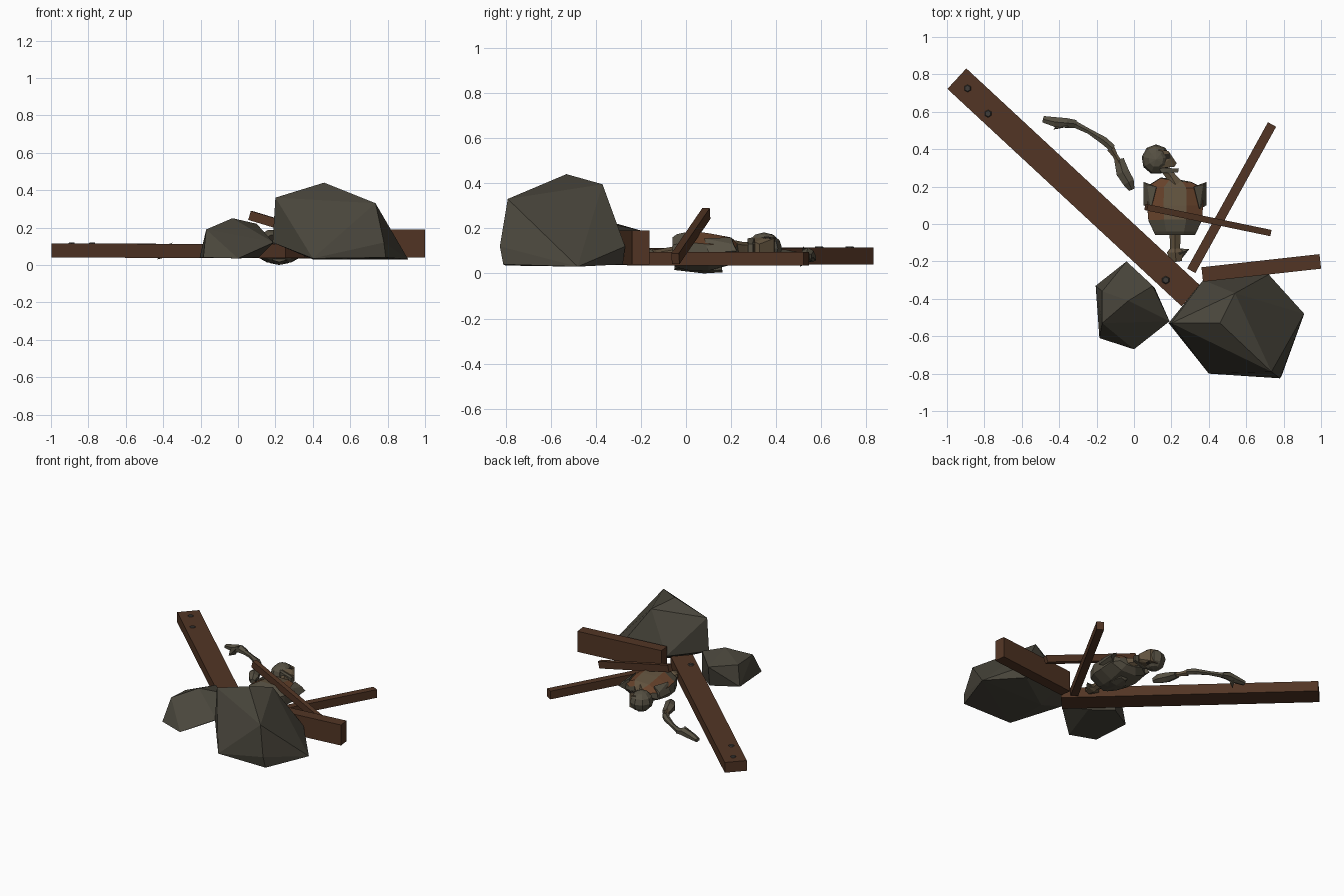
import bpy, bmesh, math
from mathutils import Vector


def mat(name, rgb):
    m = bpy.data.materials.new(name)
    m.diffuse_color = (*rgb, 1)
    return m


WOOD = mat("dark wood", (0.085, 0.036, 0.018))
ROCK = mat("grey rock", (0.066, 0.060, 0.044))
BONE = mat("old bone", (0.092, 0.080, 0.055))
STAIN = mat("brown bone", (0.120, 0.085, 0.048))
RUST = mat("rusty stain", (0.135, 0.055, 0.024))
DARK = mat("dark hollow", (0.020, 0.016, 0.012))
NAIL = mat("iron nail", (0.050, 0.045, 0.040))


def finish(name, bm, *mats):
    bmesh.ops.recalc_face_normals(bm, faces=bm.faces)
    me = bpy.data.meshes.new(name)
    bm.to_mesh(me)
    bm.free()
    for m in mats:
        me.materials.append(m)
    ob = bpy.data.objects.new(name, me)
    bpy.context.collection.objects.link(ob)
    return ob


def hull(name, pts, m):
    bm = bmesh.new()
    vs = [bm.verts.new(p) for p in pts]
    r = bmesh.ops.convex_hull(bm, input=vs)
    junk = {g for g in r["geom_interior"] + r["geom_unused"] if isinstance(g, bmesh.types.BMVert)}
    if junk:
        bmesh.ops.delete(bm, geom=list(junk), context='VERTS')
    return finish(name, bm, m)


def beam(name, a, b, w, h, m=WOOD):
    a, b = Vector(a), Vector(b)
    d = (b - a).normalized()
    s = Vector((0, 0, 1)).cross(d).normalized()
    u = d.cross(s)
    return hull(name, [p + s * i * w / 2 + u * j * h / 2
                       for p in (a, b) for i in (-1, 1) for j in (-1, 1)], m)


def loft(name, rings, n, *mats):
    """Tube through rings of (centre, half width, half height)."""
    bm = bmesh.new()
    cs = [Vector(r[0]) for r in rings]
    loops = []
    for i, (c, w, h) in enumerate(rings):
        d = (cs[min(i + 1, len(cs) - 1)] - cs[max(i - 1, 0)]).normalized()
        s = Vector((0, 0, 1)).cross(d).normalized()
        u = d.cross(s)
        loops.append([bm.verts.new(cs[i] + s * w * math.cos(t) + u * h * math.sin(t))
                      for t in (2 * math.pi * (k + .5) / n for k in range(n))])
    for p, q in zip(loops, loops[1:]):
        for k in range(n):
            bm.faces.new((p[k], p[(k + 1) % n], q[(k + 1) % n], q[k]))
    bm.faces.new(loops[0])
    bm.faces.new(loops[-1])
    return finish(name, bm, *mats)


# fallen timbers
beam("long_plank", (-0.947, 0.777, 0.077), (0.305, -0.385, 0.074), 0.149, 0.075)
beam("thin_post", (0.306, -0.25, 0.065), (0.738, 0.532, 0.065), 0.05, 0.06)
beam("short_beam", (0.365, -0.27, 0.115), (0.996, -0.2, 0.115), 0.078, 0.15)
beam("leaning_slat", (0.065, 0.09, 0.265), (0.725, -0.047, 0.065), 0.034, 0.05)

# nails in the plank
for i, (x, y) in enumerate([(-0.89, 0.725), (-0.78, 0.59), (0.17, -0.3)]):
    bm = bmesh.new()
    bmesh.ops.create_cone(bm, cap_ends=True, segments=6, radius1=0.022, radius2=0.016, depth=0.008)
    bmesh.ops.translate(bm, vec=(x, y, 0.116), verts=bm.verts)
    finish(f"nail_{i}", bm, NAIL)

# boulders
hull("large_boulder", [
    (0.46, -0.53, 0.44), (0.54, -0.37, 0.395), (0.20, -0.53, 0.36), (0.735, -0.79, 0.33),
    (0.78, -0.825, 0.12), (0.79, -0.81, 0.04), (0.40, -0.80, 0.035), (0.185, -0.53, 0.12),
    (0.91, -0.48, 0.03), (0.72, -0.27, 0.12), (0.70, -0.28, 0.04), (0.37, -0.30, 0.12),
    (0.40, -0.48, 0.03)], ROCK)
hull("small_boulder", [
    (-0.205, -0.33, 0.04), (-0.17, -0.36, 0.18), (-0.185, -0.61, 0.04), (-0.17, -0.53, 0.19),
    (-0.03, -0.41, 0.25), (-0.04, -0.20, 0.19), (-0.03, -0.23, 0.04), (0.10, -0.33, 0.22),
    (0.11, -0.34, 0.04), (0.19, -0.52, 0.12), (0.0, -0.67, 0.035)], ROCK)

# rib cage: rusty upper chest, hollow lower opening
torso = loft("rib_cage", [
    ((0.225, 0.235, 0.105), 0.09, 0.03), ((0.22, 0.20, 0.10), 0.155, 0.065),
    ((0.22, 0.10, 0.095), 0.162, 0.09), ((0.22, 0.02, 0.10), 0.155, 0.095),
    ((0.22, -0.04, 0.10), 0.125, 0.08), ((0.22, -0.06, 0.10), 0.115, 0.065)],
    8, BONE, RUST, STAIN, DARK)
for f in torso.data.polygons:
    if f.normal.y < -0.9:
        f.material_index = 3
    elif f.normal.z > 0.3 and f.center.y > 0:
        side = abs(f.center.x - 0.22) > 0.05
        f.material_index = 1 if side and f.center.y > 0.03 else 2
for i, s in enumerate((-1, 1)):
    hull(f"shoulder_blade_{i}", [
        (0.22 + s * x, y, z) for x, y, z in
        [(0.168, 0.225, 0.10), (0.168, 0.10, 0.09), (0.10, 0.20, 0.16),
         (0.13, 0.08, 0.155), (0.09, 0.18, 0.05), (0.15, 0.21, 0.13)]], BONE)

# lower spine with broken hip end
loft("lower_spine", [
    ((0.22, -0.05, 0.09), 0.035, 0.03), ((0.22, -0.13, 0.08), 0.03, 0.025),
    ((0.22, -0.15, 0.08), 0.05, 0.03), ((0.225, -0.20, 0.075), 0.035, 0.02)], 6, STAIN)
hull("hip_shard", [(0.24, -0.13, 0.07), (0.295, -0.135, 0.09), (0.26, -0.18, 0.07),
                   (0.24, -0.16, 0.11)], BONE)

# neck
loft("neck", [((0.17, 0.29, 0.11), 0.028, 0.03), ((0.20, 0.25, 0.11), 0.03, 0.03),
              ((0.23, 0.20, 0.11), 0.045, 0.04)], 6, STAIN)

# skull lying on its side, facing right
bm = bmesh.new()
bmesh.ops.create_uvsphere(bm, u_segments=9, v_segments=6, radius=1)
bmesh.ops.scale(bm, vec=(0.078, 0.081, 0.072), verts=bm.verts)
bmesh.ops.translate(bm, vec=(0.118, 0.345, 0.11), verts=bm.verts)
finish("skull", bm, BONE)
hull("face", [(x, y, 0.11 + s * z) for s in (-1, 1) for x, y, z in
              [(0.13, 0.40, 0.05), (0.185, 0.39, 0.045), (0.195, 0.35, 0.045),
               (0.228, 0.325, 0.02), (0.215, 0.305, 0.03), (0.13, 0.30, 0.055)]], STAIN)
hull("jaw", [(x, y, 0.11 + s * z) for s in (-1, 1) for x, y, z in
             [(0.13, 0.30, 0.05), (0.15, 0.272, 0.045), (0.235, 0.275, 0.02),
              (0.24, 0.297, 0.02), (0.19, 0.29, 0.035)]], BONE)
for i, s in enumerate((-1, 1)):
    hull(f"eye_socket_{i}", [(x, y, 0.11 + s * z) for x, y, z in
                             [(0.165, 0.375, 0.052), (0.192, 0.375, 0.044), (0.195, 0.35, 0.046),
                              (0.17, 0.345, 0.054), (0.175, 0.36, 0.03)]], DARK)

# severed arm
loft("upper_arm", [((-0.012, 0.185, 0.075), 0.018, 0.02), ((-0.03, 0.225, 0.08), 0.036, 0.035),
                   ((-0.06, 0.275, 0.08), 0.04, 0.035), ((-0.08, 0.345, 0.075), 0.03, 0.02)],
     6, BONE)
loft("upper_arm_bone", [((-0.075, 0.32, 0.08), 0.02, 0.02), ((-0.10, 0.365, 0.08), 0.016, 0.016),
                        ((-0.125, 0.405, 0.08), 0.024, 0.022)], 6, STAIN)
loft("forearm", [((-0.115, 0.405, 0.085), 0.022, 0.022), ((-0.16, 0.445, 0.085), 0.024, 0.02),
                 ((-0.24, 0.495, 0.08), 0.016, 0.015), ((-0.33, 0.54, 0.075), 0.022, 0.018)],
     6, BONE)
loft("hand", [((-0.31, 0.535, 0.075), 0.024, 0.018), ((-0.36, 0.54, 0.085), 0.03, 0.03),
              ((-0.42, 0.545, 0.075), 0.03, 0.025), ((-0.485, 0.56, 0.065), 0.02, 0.015)],
     6, BONE)
hull("curled_fingers", [(-0.36, 0.53, 0.10), (-0.35, 0.52, 0.12), (-0.42, 0.51, 0.08),
                        (-0.43, 0.505, 0.03), (-0.39, 0.53, 0.04), (-0.40, 0.56, 0.06)], BONE)
loft("breastbone_keel", [((0.22, 0.16, 0.025), 0.03, 0.02), ((0.22, 0.08, 0.02), 0.06, 0.02),
                         ((0.22, -0.05, 0.035), 0.04, 0.02)], 6, BONE)
